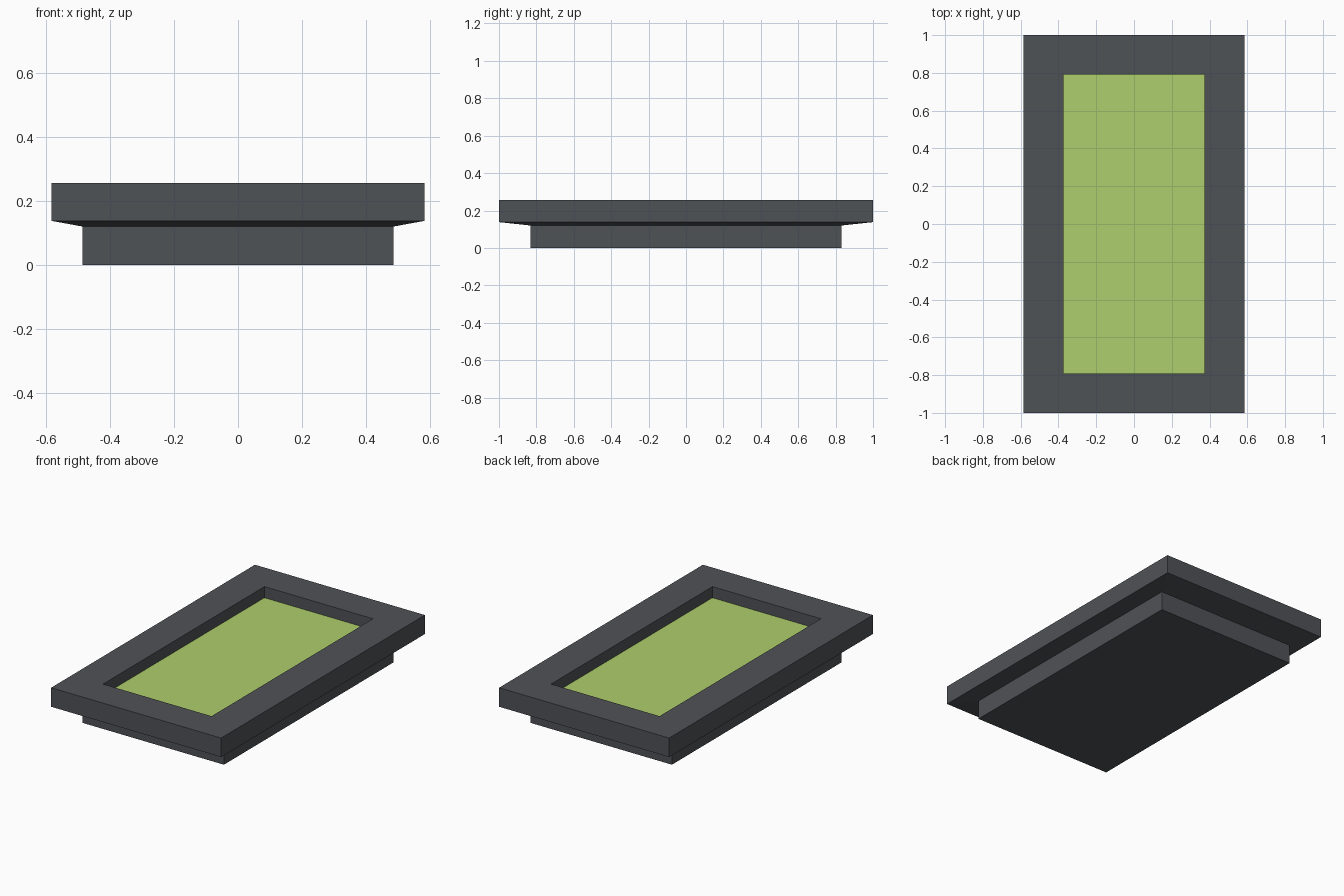
import bpy
import bmesh

default = bpy.data.objects.get("Cube")
if default:
    bpy.data.objects.remove(default, do_unlink=True)


def make_material(name, rgb):
    mat = bpy.data.materials.new(name)
    mat.use_nodes = True
    mat.diffuse_color = (*rgb, 1)
    mat.node_tree.nodes["Principled BSDF"].inputs["Base Color"].default_value = (*rgb, 1)
    return mat


def stacked_rectangles(name, rings, mat, cap_start=False, cap_end=False):
    """Bridge rectangles given as (half width, half length, height)."""
    bm = bmesh.new()
    loops = [[bm.verts.new((sx * x, sy * y, z))
              for sx, sy in ((-1, -1), (1, -1), (1, 1), (-1, 1))]
             for x, y, z in rings]
    for low, high in zip(loops, loops[1:]):
        for i in range(4):
            j = (i + 1) % 4
            bm.faces.new((low[i], low[j], high[j], high[i]))
    if cap_start:
        bm.faces.new(loops[0][::-1])
    if cap_end:
        bm.faces.new(loops[-1])
    mesh = bpy.data.meshes.new(name)
    bm.to_mesh(mesh)
    bm.free()
    mesh.materials.append(mat)
    obj = bpy.data.objects.new(name, mesh)
    bpy.context.collection.objects.link(obj)
    return obj


grey = make_material("dark grey", (0.078, 0.085, 0.094))
green = make_material("light green", (0.42, 0.62, 0.15))

BASE_TOP, PANEL_Z, TOP = 0.12, 0.187, 0.256
OPENING = (0.373, 0.792)

# Plinth, flared underside, rim and recess walls in one continuous profile
stacked_rectangles("frame", [
    (0.486, 0.832, 0),
    (0.486, 0.832, BASE_TOP),
    (0.584, 1.0, 0.138),
    (0.584, 1.0, TOP),
    (*OPENING, TOP),
    (*OPENING, PANEL_Z),
], grey, cap_start=True)

# Sunken coloured panel
stacked_rectangles("panel", [(*OPENING, PANEL_Z)], green, cap_end=True)
